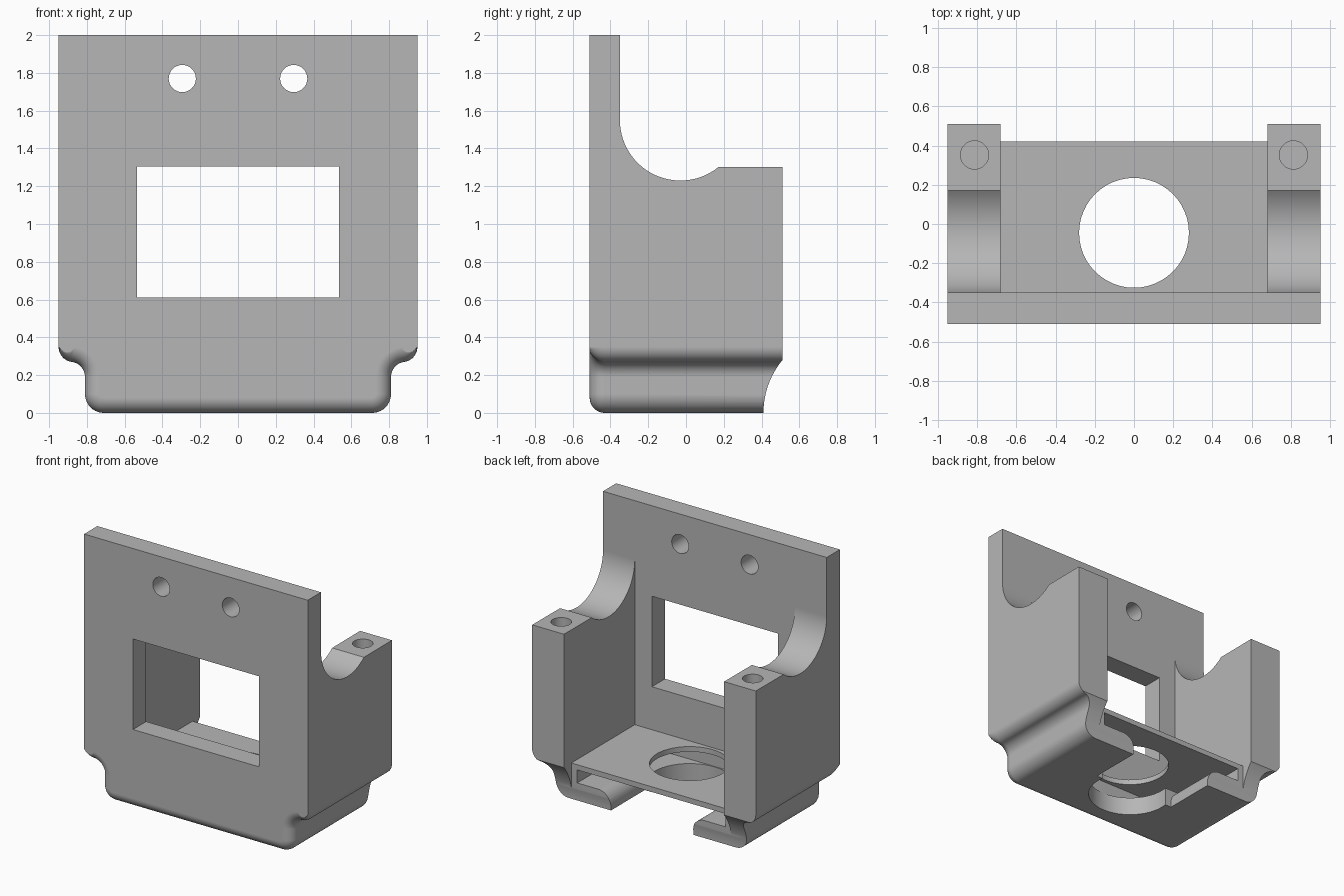
import bpy, bmesh, math
from mathutils import Vector

if "Cube" in bpy.data.objects:
    bpy.data.objects.remove(bpy.data.objects["Cube"])

FRONT, BACK, HALF, SEAM = -0.51, 0.51, 0.95, 0.35

grey = bpy.data.materials.new("plain_grey")
grey.use_nodes = True
grey.diffuse_color = (0.47, 0.47, 0.47, 1)
grey.node_tree.nodes["Principled BSDF"].inputs["Base Color"].default_value = (0.47, 0.47, 0.47, 1)


def arc(cx, cy, r, a, b, n=10):
    angles = [math.radians(a + (b - a) * i / n) for i in range(n + 1)]
    return [(cx + r * math.cos(t), cy + r * math.sin(t)) for t in angles]


def loft(name, rings):
    """Closed solid through a row of matching rings."""
    bm = bmesh.new()
    rows = [[bm.verts.new(p) for p in ring] for ring in rings]
    n = len(rows[0])
    for a, b in zip(rows, rows[1:]):
        for i in range(n):
            j = (i + 1) % n
            bm.faces.new((a[i], a[j], b[j], b[i]))
    bm.faces.new(rows[0])
    bm.faces.new(rows[-1])
    bmesh.ops.recalc_face_normals(bm, faces=bm.faces)
    mesh = bpy.data.meshes.new(name)
    bm.to_mesh(mesh)
    bm.free()
    mesh.materials.append(grey)
    obj = bpy.data.objects.new(name, mesh)
    bpy.context.collection.objects.link(obj)
    return obj


def prism(name, profile, axis, lo, hi):
    """Extrude a 2D profile along x, y or z."""
    place = {"x": lambda u, v, w: (w, u, v),
             "y": lambda u, v, w: (u, w, v),
             "z": lambda u, v, w: (u, v, w)}[axis]
    return loft(name, [[place(u, v, w) for u, v in profile] for w in (lo, hi)])


def box(name, x, y, z):
    return prism(name, [(x[0], y[0]), (x[1], y[0]), (x[1], y[1]), (x[0], y[1])], "z", *z)


def cylinder(name, u, v, r, axis, lo, hi, n=48):
    return prism(name, arc(u, v, r, 0, 360, n)[:-1], axis, lo, hi)


def combine(target, other, operation):
    mod = target.modifiers.new(operation, "BOOLEAN")
    mod.operation, mod.object, mod.solver = operation, other, "EXACT"
    bpy.context.view_layer.objects.active = target
    bpy.ops.object.modifier_apply(modifier=mod.name)
    bpy.data.objects.remove(other)


# Upper body: tall front plate and cheeks with a round cradle
cradle = arc(-0.03, 1.55, 0.32, 180, 309, 28)
side = [(FRONT, SEAM), (FRONT, 2), (-0.35, 2)] + cradle + [(BACK, 1.303), (BACK, SEAM)]
body = prism("mount_bracket", side, "x", -HALF, HALF)


# Lower tray: S-curved flanks, rounded over towards the front
def tray_ring(y, d):
    half = arc(0.71, 0.1, 0.1 - d, -90, 0)
    half += arc(0.891, 0.19, 0.081 + d, 180, 98)
    for i in range(1, 11):
        k = i / 10
        half += arc(0.869, SEAM, 0.081 - d * (1 - k), -82 + 82 * k, 0, 1)[:1]
    return [(x, y, z) for x, z in half] + [(-x, y, z) for x, z in reversed(half)]


R = 0.08
steps = [math.radians(9 * i) for i in range(11)]
rings = [tray_ring(FRONT + R * (1 - math.cos(t)), R * (1 - math.sin(t))) for t in steps]
tray = loft("lower_tray", rings + [tray_ring(BACK, 0)])
combine(body, tray, "UNION")

# Openings: bay between the cheeks, window, tray cavity and back relief
cutters = [
    box("bay", (-0.68, 0.68), (-0.35, 0.7), (0.28, 1.7)),
    box("back_trim", (-0.68, 0.68), (0.42, 0.7), (-0.1, 0.5)),
    cylinder("back_relief", 0.85, 0, 0.44, "x", -1.2, 1.2, 96),
    box("window", (-0.535, 0.535), (-0.7, -0.2), (0.61, 1.305)),
    box("cavity", (-0.63, 0.63), (-0.35, 0.7), (0.14, 0.24)),
    cylinder("shelf_hole", 0, -0.045, 0.28, "z", 0.19, 0.4),
    cylinder("floor_hole", 0, -0.045, 0.3, "z", -0.1, 0.19),
]

# Floor slot with rounded upper lips, open to the back
lip = [(0.35, -0.1)] + arc(0.45, 0.04, 0.1, 180, 90) + [(0.45, 0.19)]
slot = lip + [(-x, z) for x, z in reversed(lip)]
cutters.append(prism("floor_slot", slot, "y", 0.0, 0.7))

# Screw holes in the plate and blind holes in the cheeks
for s in (-1, 1):
    cutters.append(cylinder("plate_hole", s * 0.295, 1.77, 0.072, "y", -0.7, -0.2, 32))
    cutters.append(cylinder("cheek_hole", s * 0.813, 0.352, 0.072, "z", 0.8, 1.5, 32))

for cutter in cutters:
    combine(body, cutter, "DIFFERENCE")

# Smooth the fillets, keep flat faces flat
bpy.ops.object.select_all(action="DESELECT")
body.select_set(True)
bpy.context.view_layer.objects.active = body
bpy.ops.object.shade_smooth_by_angle(angle=math.radians(30))
weighted = body.modifiers.new("weighted_normals", "WEIGHTED_NORMAL")
weighted.keep_sharp = True
